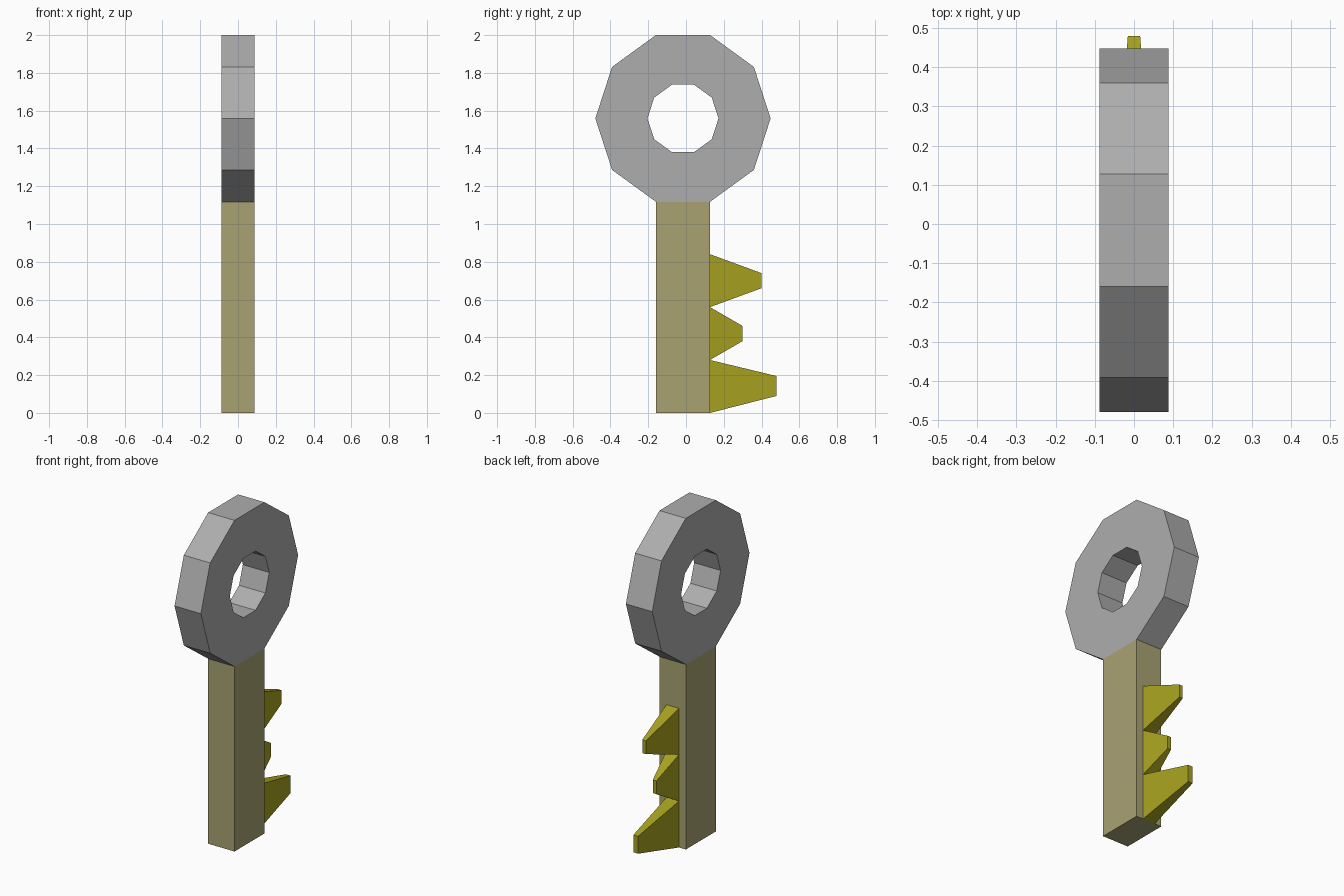
import bpy, bmesh, math

if "Cube" in bpy.data.objects:
    bpy.data.objects.remove(bpy.data.objects["Cube"])

HALF = 0.088          # half thickness of key
CY = -0.016           # centre line of bow and shaft in y
SHAFT_HALF = 0.143
BOW_Z, R_OUT, R_IN, SIDES = 1.559, 0.464, 0.188, 10
NECK = BOW_Z - R_OUT * math.sin(math.radians(72))


def material(name, rgb):
    mat = bpy.data.materials.new(name)
    mat.diffuse_color = (*rgb, 1)
    mat.use_nodes = True
    mat.node_tree.nodes["Principled BSDF"].inputs["Base Color"].default_value = mat.diffuse_color
    return mat


def finish(name, bm, mat):
    bmesh.ops.recalc_face_normals(bm, faces=bm.faces)
    mesh = bpy.data.meshes.new(name)
    bm.to_mesh(mesh)
    bm.free()
    obj = bpy.data.objects.new(name, mesh)
    bpy.context.collection.objects.link(obj)
    mesh.materials.append(mat)
    return obj


def prism(name, loops, mat):
    """Join two matching four-point loops into a closed solid."""
    bm = bmesh.new()
    a, b = [[bm.verts.new(p) for p in loop] for loop in loops]
    bm.faces.new(a)
    bm.faces.new(b)
    for i in range(4):
        j = (i + 1) % 4
        bm.faces.new((a[i], a[j], b[j], b[i]))
    return finish(name, bm, mat)


# Ring-shaped bow: a square section swept round ten sides
bm = bmesh.new()
rings = []
for i in range(SIDES):
    t = math.tau * i / SIDES
    rings.append([bm.verts.new((x, CY + r * math.cos(t), BOW_Z + r * math.sin(t)))
                  for x, r in ((-HALF, R_OUT), (HALF, R_OUT), (HALF, R_IN), (-HALF, R_IN))])
for i in range(SIDES):
    a, b = rings[i], rings[(i + 1) % SIDES]
    for k in range(4):
        m = (k + 1) % 4
        bm.faces.new((a[k], a[m], b[m], b[k]))
finish("bow", bm, material("steel_grey", (0.423, 0.423, 0.423)))

# Shaft
brass = material("dull_brass", (0.398, 0.363, 0.169))
y0, y1 = CY - SHAFT_HALF, CY + SHAFT_HALF
prism("shaft", [[(-HALF, y0, z), (HALF, y0, z), (HALF, y1, z), (-HALF, y1, z)]
                for z in (0, NECK)], brass)

# Tapered teeth on the back of the shaft: tip y, tip bottom z, tip top z
yellow = material("yellow_brass", (0.392, 0.363, 0.0137))
PITCH, BASE_W = 0.28, 0.042
for n, (tip, lo, hi) in enumerate([(0.48, 0.09, 0.195), (0.30, 0.38, 0.46), (0.40, 0.66, 0.74)]):
    w = BASE_W * (hi - lo) / PITCH
    prism(f"tooth_{n + 1}",
          [[(-h, y, a), (h, y, a), (h, y, b), (-h, y, b)]
           for h, y, a, b in ((BASE_W, y1, n * PITCH, (n + 1) * PITCH), (w, tip, lo, hi))],
          yellow)
